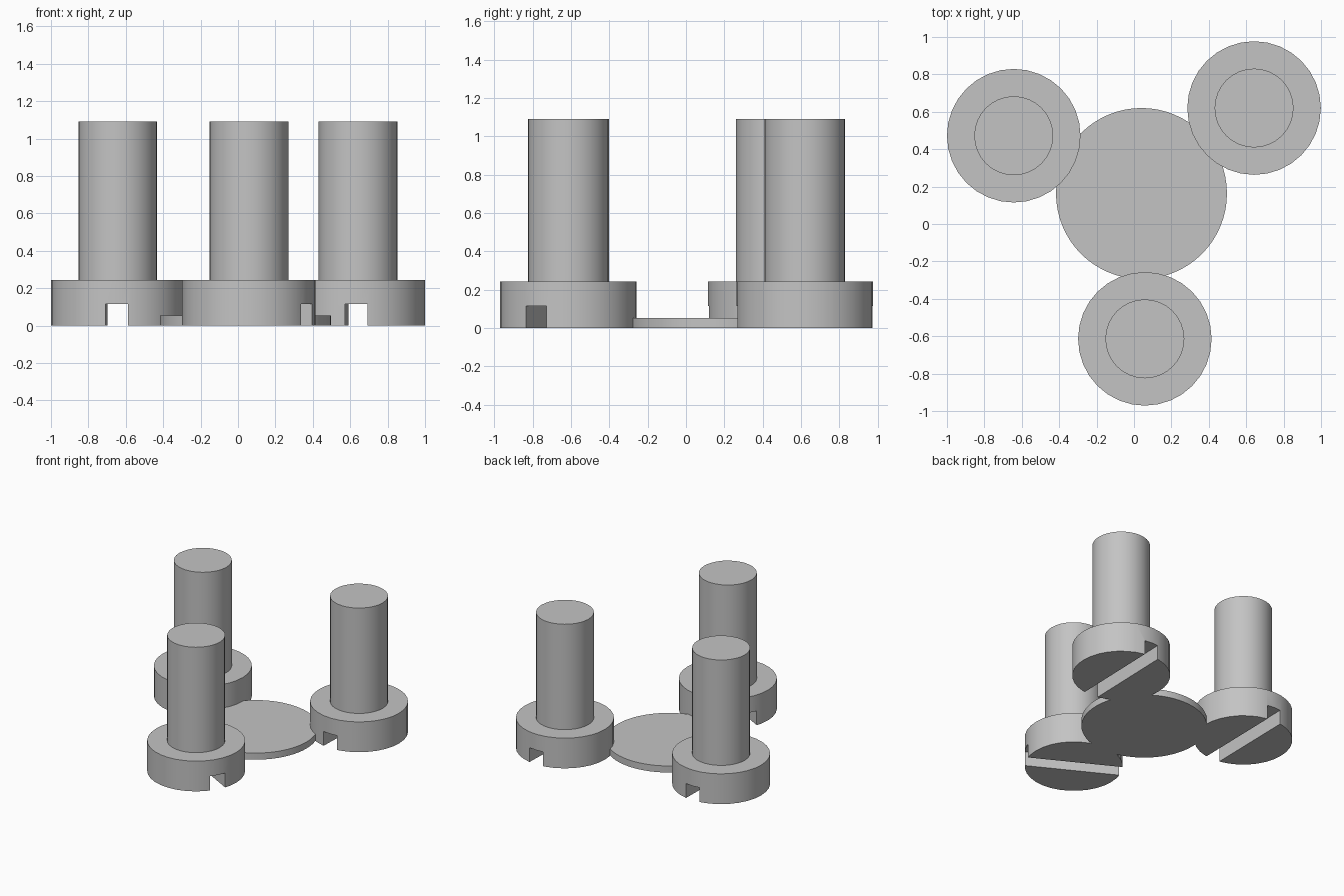
import bpy
import bmesh
import math
from mathutils import Matrix

HEAD_R, HEAD_H = 0.357, 0.243
SHAFT_R, TOP = 0.211, 1.09
SLOT_W, SLOT_H = 0.12, 0.115

cube = bpy.data.objects.get("Cube")
if cube:
    bpy.data.objects.remove(cube, do_unlink=True)

grey = bpy.data.materials.new("plain grey")
grey.use_nodes = True
colour = (0.55, 0.55, 0.55, 1)
grey.diffuse_color = colour
grey.node_tree.nodes["Principled BSDF"].inputs["Base Color"].default_value = colour


def make_object(name, bm):
    bmesh.ops.recalc_face_normals(bm, faces=bm.faces)
    mesh = bpy.data.meshes.new(name)
    bm.to_mesh(mesh)
    bm.free()
    mesh.materials.append(grey)
    obj = bpy.data.objects.new(name, mesh)
    bpy.context.collection.objects.link(obj)
    return obj


def activate(obj):
    bpy.ops.object.select_all(action="DESELECT")
    obj.select_set(True)
    bpy.context.view_layer.objects.active = obj


def lathe(name, profile, sides):
    """Stack rings of (radius, height) and cap both ends."""
    bm = bmesh.new()
    rings = []
    for r, z in profile:
        angles = [math.tau * i / sides for i in range(sides)]
        rings.append([bm.verts.new((r * math.cos(a), r * math.sin(a), z)) for a in angles])
    for low, high in zip(rings, rings[1:]):
        for i in range(sides):
            j = (i + 1) % sides
            bm.faces.new((low[i], low[j], high[j], high[i]))
    bm.faces.new(rings[0][::-1])
    bm.faces.new(rings[-1])
    return make_object(name, bm)


def slotted_screw(name, x, y, slot_angle):
    # Head and shaft standing head down
    screw = lathe(name, [(HEAD_R, 0), (HEAD_R, HEAD_H), (SHAFT_R, HEAD_H), (SHAFT_R, TOP)], 32)
    # Slot across the underside of the head
    bm = bmesh.new()
    bmesh.ops.create_cube(bm, size=1, matrix=Matrix.Diagonal((1, SLOT_W, 2 * SLOT_H, 1)))
    cutter = make_object("slot_cutter", bm)
    cutter.hide_render = True
    cutter.rotation_euler.z = math.radians(slot_angle)
    activate(screw)
    cut = screw.modifiers.new("slot", "BOOLEAN")
    cut.operation = "DIFFERENCE"
    cut.solver = "EXACT"
    cut.object = cutter
    bpy.context.view_layer.update()
    bpy.ops.object.modifier_apply(modifier=cut.name)
    bpy.data.objects.remove(cutter, do_unlink=True)
    screw.location = (x, y, 0)
    bpy.ops.object.shade_smooth_by_angle(angle=math.radians(30))


# Three screws around the disc
slotted_screw("right_screw", -0.643, 0.472, 89)
slotted_screw("left_screw", 0.642, 0.62, 88.4)
slotted_screw("front_screw", 0.058, -0.614, -28.5)

# Thin disc joining the heads
disc = lathe("base_disc", [(0.457, 0), (0.457, 0.053)], 64)
disc.location = (0.04, 0.163, 0)
activate(disc)
bpy.ops.object.shade_smooth_by_angle(angle=math.radians(30))
